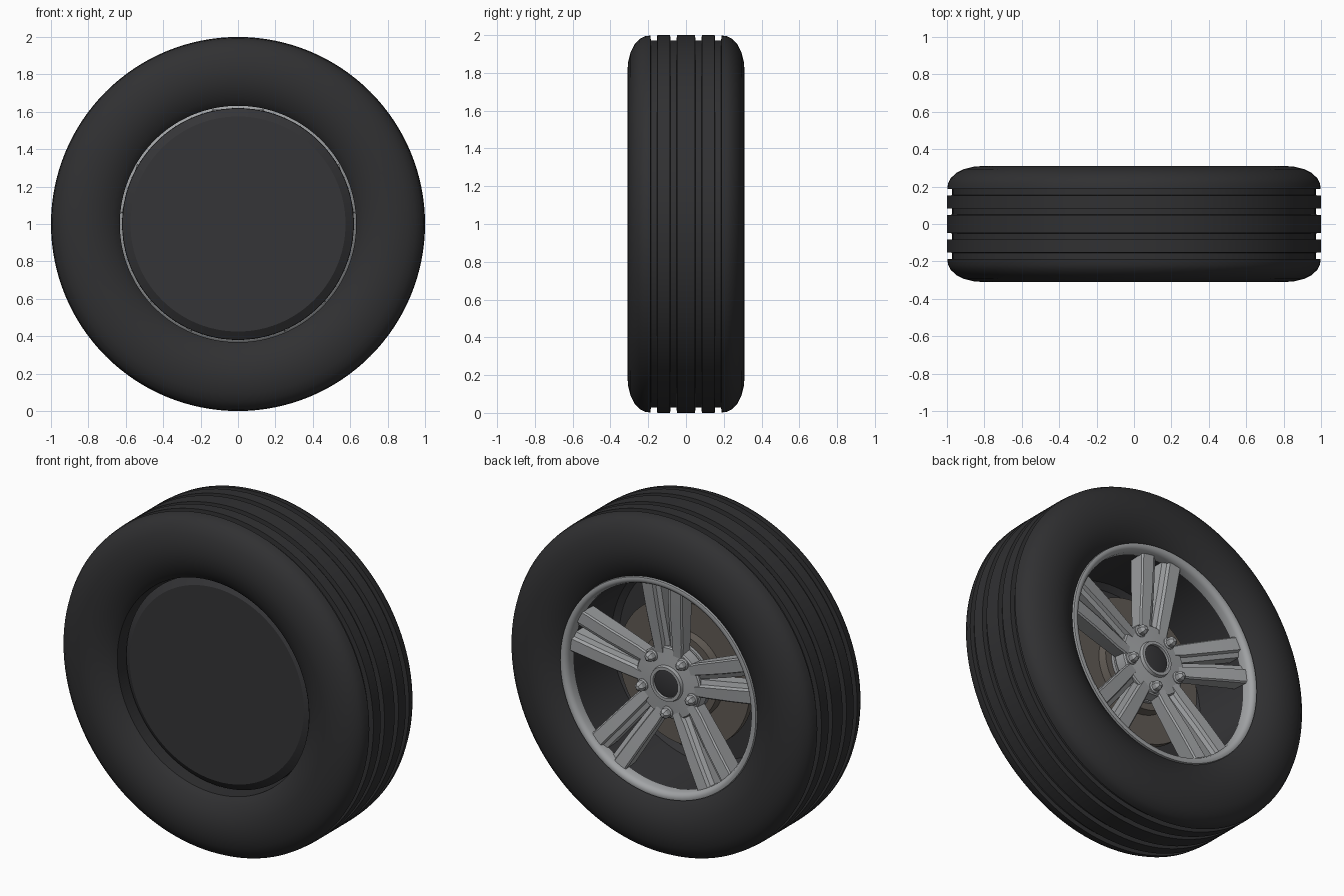
import bpy, bmesh, math
from mathutils import Vector

if "Cube" in bpy.data.objects:
    bpy.data.objects.remove(bpy.data.objects["Cube"])

C = Vector((0, 0, 1))  # wheel centre; the axle runs along y


def material(name, col):
    m = bpy.data.materials.new(name)
    m.diffuse_color = (*col, 1)
    m.use_nodes = True
    m.node_tree.nodes["Principled BSDF"].inputs["Base Color"].default_value = m.diffuse_color
    return m


RUBBER = material("rubber", (0.03, 0.03, 0.032))
DARK = material("dark_metal", (0.035, 0.035, 0.038))
BRAKE = material("brake_metal", (0.12, 0.105, 0.09))
ALLOY = material("alloy", (0.36, 0.37, 0.38))


def finish(name, bm, mat, angle=30):
    bmesh.ops.remove_doubles(bm, verts=bm.verts, dist=1e-5)
    bmesh.ops.recalc_face_normals(bm, faces=bm.faces)
    me = bpy.data.meshes.new(name)
    bm.to_mesh(me)
    bm.free()
    ob = bpy.data.objects.new(name, me)
    bpy.context.collection.objects.link(ob)
    me.materials.append(mat)
    bpy.ops.object.select_all(action='DESELECT')
    ob.select_set(True)
    bpy.context.view_layer.objects.active = ob
    bpy.ops.object.shade_smooth_by_angle(angle=math.radians(angle))
    return ob


def revolve(name, profile, mat, closed=False, n=96, origin=C, angle=30):
    """Spin (radius, y) points about the y axis."""
    bm = bmesh.new()
    vs = [bm.verts.new(origin + Vector((r, y, 0))) for r, y in profile]
    pairs = list(zip(vs, vs[1:])) + ([(vs[-1], vs[0])] if closed else [])
    edges = [bm.edges.new(p) for p in pairs]
    bmesh.ops.spin(bm, geom=vs + edges, cent=origin, axis=(0, 1, 0),
                   angle=2 * math.pi, steps=n, use_duplicate=False)
    return finish(name, bm, mat, angle)


# Tyre: rounded shoulders, curved sidewalls and four tread grooves
half = [(0.632, 0.17), (0.632, 0.235), (0.645, 0.25), (0.67, 0.268), (0.71, 0.29),
        (0.76, 0.305), (0.81, 0.31), (0.86, 0.306), (0.91, 0.293), (0.95, 0.273),
        (0.98, 0.245), (0.994, 0.218)]
tread = [(0.998, 0.188), (0.972, 0.186), (0.972, 0.154), (1.0, 0.152),
         (1.0, 0.084), (0.972, 0.082), (0.972, 0.05), (1.0, 0.048)]
side = half + tread
revolve("tyre", side + [(r, -y) for r, y in reversed(side)], RUBBER, closed=True, n=128)

# Closed barrel with a chamfered inner plate on the front side
revolve("rim_barrel", [(0, -0.2), (0.575, -0.2), (0.618, -0.17), (0.62, 0.22),
                       (0.605, 0.22), (0.603, -0.16), (0.57, -0.185), (0, -0.185)], DARK)

# Bright rim lip
revolve("rim_lip", [(0.612, 0.20), (0.635, 0.215), (0.648, 0.25), (0.645, 0.264),
                    (0.63, 0.268), (0.612, 0.258), (0.603, 0.24), (0.602, 0.20)],
        ALLOY, closed=True, angle=50)

# Brake disc with its raised hat, and the axle hub
revolve("brake_disc", [(0, -0.025), (0.43, -0.025), (0.43, 0.015), (0.26, 0.015),
                       (0.25, 0.06), (0, 0.06)], BRAKE)
revolve("axle_hub", [(0, 0.055), (0.21, 0.055), (0.21, 0.08), (0.17, 0.09), (0, 0.09)], ALLOY)

# Wheel centre with raised ring and dark cap
revolve("wheel_center", [(0, 0.085), (0.205, 0.085), (0.212, 0.095), (0.212, 0.16),
                         (0.205, 0.168), (0.105, 0.176), (0.1, 0.195), (0.082, 0.195),
                         (0.08, 0.17), (0, 0.17)], ALLOY)
revolve("center_cap", [(0, 0.188), (0.06, 0.187), (0.08, 0.182), (0.08, 0.165)], DARK, n=48)

# Spokes: lofted bars (radius, inner edge, outer edge, back y, front y), mirrored in pairs
stations = [(0.15, 0.0, 0.09, 0.085, 0.168), (0.24, 0.002, 0.103, 0.095, 0.18),
            (0.42, 0.012, 0.12, 0.11, 0.212), (0.612, 0.025, 0.138, 0.13, 0.238)]
for i in range(5):
    a = math.pi / 2 + i * math.tau / 5
    out = Vector((math.cos(a), 0, math.sin(a)))
    tan = Vector((-math.sin(a), 0, math.cos(a)))
    bm = bmesh.new()
    for s in (1, -1):
        rings = []
        for r, t0, t1, y0, y1 in stations:
            sec = [(t0, y0), (t1 - 0.008, y0), (t1, y1 - 0.008), (t1 - 0.008, y1),
                   (t0 + 0.034, y1), (t0 + 0.026, y1 - 0.02), (t0, y1 - 0.03)]
            rings.append([bm.verts.new(C + out * r + tan * (s * t) + Vector((0, y, 0)))
                          for t, y in sec])
        for p, q in zip(rings, rings[1:]):
            for k in range(len(p)):
                m = (k + 1) % len(p)
                bm.faces.new((p[k], p[m], q[m], q[k]))
        bm.faces.new(rings[0])
        bm.faces.new(rings[-1])
        bmesh.ops.recalc_face_normals(bm, faces=bm.faces)
    finish(f"spoke_pair_{i + 1}", bm, ALLOY, 20)

    # Hexagonal lug nut between spoke pairs: flange, hex body, domed tip
    b = a + math.pi / 5
    o = C + Vector((math.cos(b), 0, math.sin(b))) * 0.172
    revolve(f"lug_nut_{i + 1}", [(0.034, 0.155), (0.034, 0.176), (0.027, 0.182)],
            ALLOY, n=24, origin=o)
    revolve(f"lug_nut_head_{i + 1}", [(0.028, 0.17), (0.028, 0.208), (0.022, 0.216),
                                      (0.012, 0.224), (0, 0.226)], ALLOY, n=6, origin=o)
